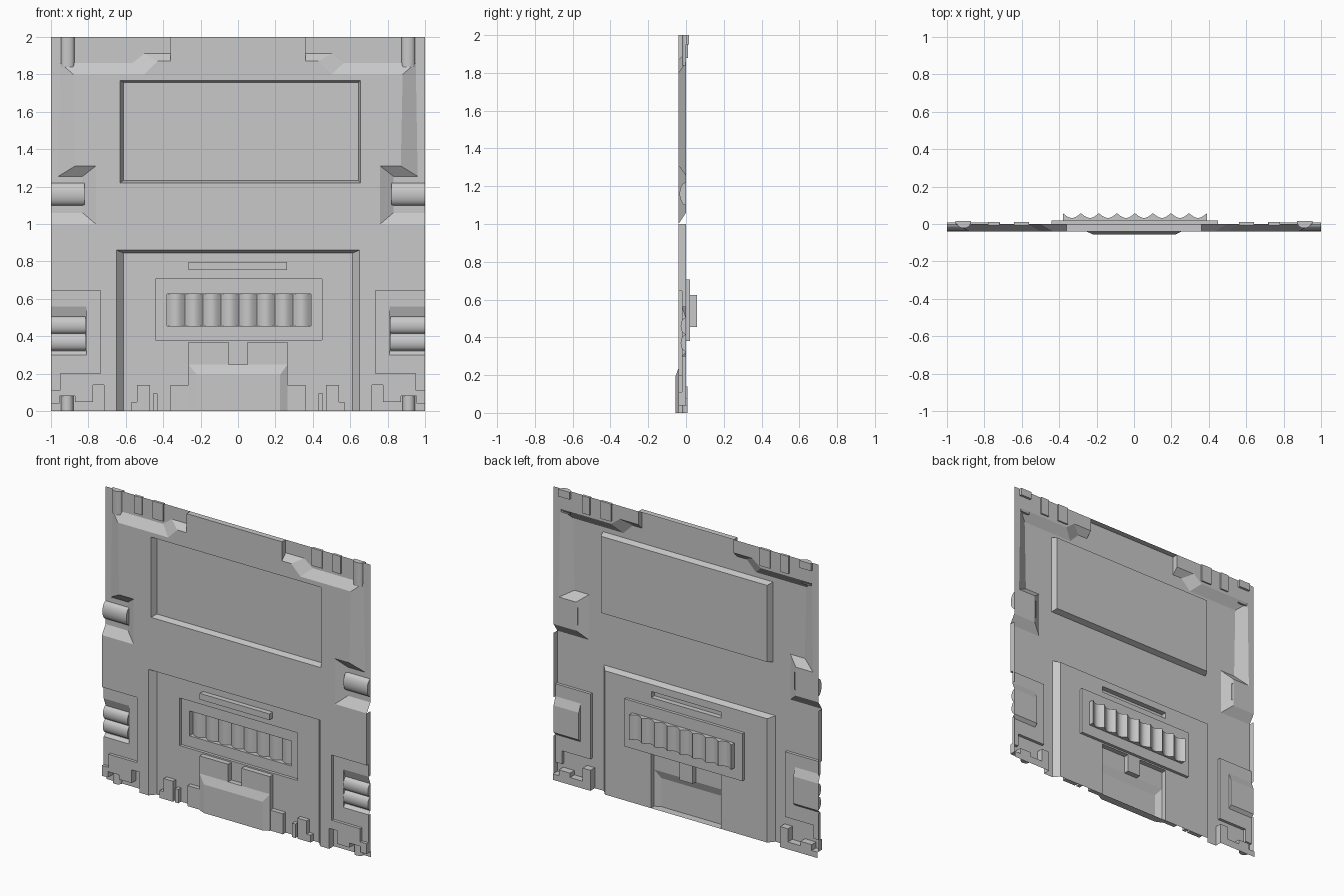
import bpy, bmesh, math
from mathutils import Vector

cube = bpy.data.objects.get("Cube")
if cube:
    bpy.data.objects.remove(cube, do_unlink=True)

grey = bpy.data.materials.new("panel grey")
grey.use_nodes = True
grey.diffuse_color = (0.58, 0.58, 0.58, 1)
grey.node_tree.nodes["Principled BSDF"].inputs["Base Color"].default_value = (0.58, 0.58, 0.58, 1)

FRONT, PAN, BACK = -0.04, -0.02, 0.0


def finish(name, bm, smooth=False):
    mesh = bpy.data.meshes.new(name)
    bm.to_mesh(mesh)
    bm.free()
    obj = bpy.data.objects.new(name, mesh)
    bpy.context.collection.objects.link(obj)
    mesh.materials.append(grey)
    if smooth:
        bpy.ops.object.select_all(action='DESELECT')
        obj.select_set(True)
        bpy.context.view_layer.objects.active = obj
        bpy.ops.object.shade_smooth_by_angle(angle=math.radians(40))
    return obj


def sheet(name, y, *loops):
    """Flat upright sheet: first loop is the outline, the others are holes."""
    bm = bmesh.new()
    for loop in loops:
        vs = [bm.verts.new((x, y, z)) for x, z in loop]
        for i, v in enumerate(vs):
            bm.edges.new((v, vs[i - 1]))
    bmesh.ops.triangle_fill(bm, use_beauty=True, edges=bm.edges[:], normal=Vector((0, -1, 0)))
    for f in bm.faces:
        f.normal_update()
        if f.normal.y > 0:
            f.normal_flip()
    return finish(name, bm)


def walls(name, a, ya, b, yb, closed=False):
    """Strip of wall faces joining two paths at different depths."""
    bm = bmesh.new()
    va = [bm.verts.new((x, ya, z)) for x, z in a]
    vb = [bm.verts.new((x, yb, z)) for x, z in b]
    for i in range(0 if closed else 1, len(a)):
        bm.faces.new((va[i - 1], va[i], vb[i], vb[i - 1]))
    bm.normal_update()
    if sum(f.normal.y * f.calc_area() for f in bm.faces) > 0:
        bmesh.ops.reverse_faces(bm, faces=bm.faces[:])
    return finish(name, bm)


def plate(name, points):
    bm = bmesh.new()
    bm.faces.new([bm.verts.new(p) for p in points])
    return finish(name, bm)


def box(name, x0, x1, y0, y1, z0, z1):
    bm = bmesh.new()
    bmesh.ops.create_cube(bm, size=1)
    for v in bm.verts:
        v.co = ((x0 + x1) / 2 + v.co.x * (x1 - x0), (y0 + y1) / 2 + v.co.y * (y1 - y0),
                (z0 + z1) / 2 + v.co.z * (z1 - z0))
    return finish(name, bm)


def sweep(name, section, lo, hi, axis):
    """Sweep a (u, y) section along x or z, with end caps."""
    bm = bmesh.new()
    rows = []
    for t in (lo, hi):
        rows.append([bm.verts.new((t, y, u) if axis == 'X' else (u, y, t)) for u, y in section])
    a, b = rows
    for i in range(1, len(a)):
        bm.faces.new((a[i - 1], a[i], b[i], b[i - 1]))
    bm.faces.new(a)
    bm.faces.new(b[::-1])
    bmesh.ops.recalc_face_normals(bm, faces=bm.faces[:])
    return finish(name, bm, True)


def arc(u0, u1, y, depth, n=12):
    c, r = (u0 + u1) / 2, (u1 - u0) / 2
    return [(c - r * math.cos(math.pi * i / n), y - depth * math.sin(math.pi * i / n))
            for i in range(n + 1)]


def rect(x0, x1, z0, z1):
    return [(x0, z0), (x0, z1), (x1, z1), (x1, z0)]


def side(path, s):
    return [(s * x, z) for x, z in path]


# Outlines of one half
rim = [(.36, 2), (.36, 1.87), (.43, 1.87), (.5, 1.8), (.88, 1.8), (.87, 1.31),
       (.76, 1.31), (.76, 1), (1, 1)]
rim_floor = [(.36, 2), (.36, 1.91), (.5, 1.91), (.565, 1.86), (.95, 1.86), (.96, 1.255),
             (.83, 1.255), (.83, 1.06), (1, 1.06)]
pan = [(1, .645), (.735, .645), (.735, .2), (.95, .2), (.95, .11), (1, .11)]
foot = [(1, .04), (.955, .04), (.955, .08), (.87, .08), (.87, .05), (.775, .05),
        (.775, .14), (.717, .14), (.717, 0)]
door = [(.648, 0), (.648, .86)]
door_floor = [(.613, 0), (.613, .845)]
half = rim + pan + foot + door

# Main sheet with the screen opening
screen = rect(-.63, .655, 1.22, 1.768)
screen_floor = rect(-.612, .643, 1.232, 1.755)
sheet("main_sheet", FRONT, half + side(half, -1)[::-1], screen)
walls("screen_walls", screen, FRONT, screen_floor, BACK, True)
sheet("screen_floor", BACK, screen_floor)
plate("top_cap", [(-.36, FRONT, 2), (.36, FRONT, 2), (.36, BACK, 2), (-.36, BACK, 2)])

# Door recess
door_rim = door + side(door, -1)[::-1]
door_base = door_floor + side(door_floor, -1)[::-1]
walls("door_walls", door_rim, FRONT, door_base, BACK)
block = [(-.265, 0), (-.265, .37), (-.05, .37), (-.05, .25), (.05, .25), (.05, .37),
         (.265, .37), (.265, 0)]
bay, bar = rect(-.44, .45, .38, .705), rect(-.265, .262, .755, .797)
sheet("door_floor", BACK, door_base + block, bay, bar)

# Ribbed bay
ribs = rect(-.38, .39, .455, .625)
walls("bay_walls", bay, BACK, bay, .02, True)
sheet("bay_floor", .02, bay, ribs)
count, steps = 8, 8
wave = [(-.38 + .77 * i / (count * steps), .058 - .026 * abs(math.sin(math.pi * i / steps)))
        for i in range(count * steps + 1)]
sweep("bay_ribs", [(-.38, .02)] + wave + [(.39, .02)], .455, .625, 'Z')

# Handle bar and lower block
walls("handle_bar_walls", bar, BACK, bar, -.035, True)
sheet("handle_bar_front", -.035, bar)
walls("block_walls", block, BACK, block, -.035)
for s, word in ((1, "left"), (-1, "right")):
    sheet(word + "_block_cheek", -.035, side(rect(.05, .265, .25, .37), s))
bump, bump_top = rect(-.265, .265, 0, .25), rect(-.22, .225, 0, .195)
walls("block_slopes", bump, -.035, bump_top, -.055)
sheet("block_front", -.055, bump_top)
plate("block_underside", [(-.265, 0, 0), (-.265, -.035, 0), (-.22, -.055, 0),
                          (.225, -.055, 0), (.265, -.035, 0), (.265, 0, 0)])

# Parts on both sides
well = [(1, .3), (.81, .3), (.81, .56), (1, .56)]
well_floor = [(1, .32), (.81, .32), (.81, .505), (1, .505)]
for s, word in ((1, "left"), (-1, "right")):
    def span(a, b):
        return sorted((s * a, s * b))

    # Stepped upper edge and side notch
    walls(word + "_edge_slopes", side(rim, s), FRONT, side(rim_floor, s), BACK)
    sheet(word + "_edge_floor", BACK, side(rim_floor + [(1, 2)], s))
    for a, b in ((.56, .64), (.72, .78)):
        box(word + "_top_tab", *span(a, b), -.008, .01, 1.88, 2)
    box(word + "_top_peg_holder", *span(.87, .955), 0, .016, 1.95, 2)
    sweep(word + "_top_peg", arc(*span(.875, .945), BACK, .022), 1.84, 2, 'Z')
    sweep(word + "_notch_roller", arc(1.1, 1.22, BACK, .034), *span(.82, 1), 'X')

    # Side pan with two rollers
    walls(word + "_pan_walls", side(pan, s), FRONT, side(pan, s), PAN)
    sheet(word + "_pan_floor", PAN, side(pan + well, s))
    walls(word + "_well_walls", side(well, s), PAN, side(well_floor, s), BACK)
    sheet(word + "_well_floor", BACK, side(well_floor, s))
    for z in (.325, .415):
        sweep(word + "_pan_roller", arc(z, z + .09, BACK, .028), *span(.815, 1), 'X')

    # Outer edge strips
    for z0, z1, y in ((.645, 1, FRONT), (.56, .645, PAN), (.11, .3, PAN), (.04, .11, FRONT)):
        plate(word + "_edge_strip", [(s, y, z0), (s, BACK, z0), (s, BACK, z1), (s, y, z1)])

    # Foot recess, peg and small blocks
    walls(word + "_foot_walls", side(foot, s), FRONT, side(foot, s), .008)
    sheet(word + "_foot_floor", .008, side(foot + [(1, 0)], s))
    sweep(word + "_foot_peg", arc(*span(.88, .945), .008, .03), 0, .08, 'Z')
    for a, b, h in ((.265, .36, .14), (.43, .455, .095), (.47, .54, .14), (.54, .57, .05)):
        box(word + "_foot_block", *span(a, b), -.03, 0, 0, h)
